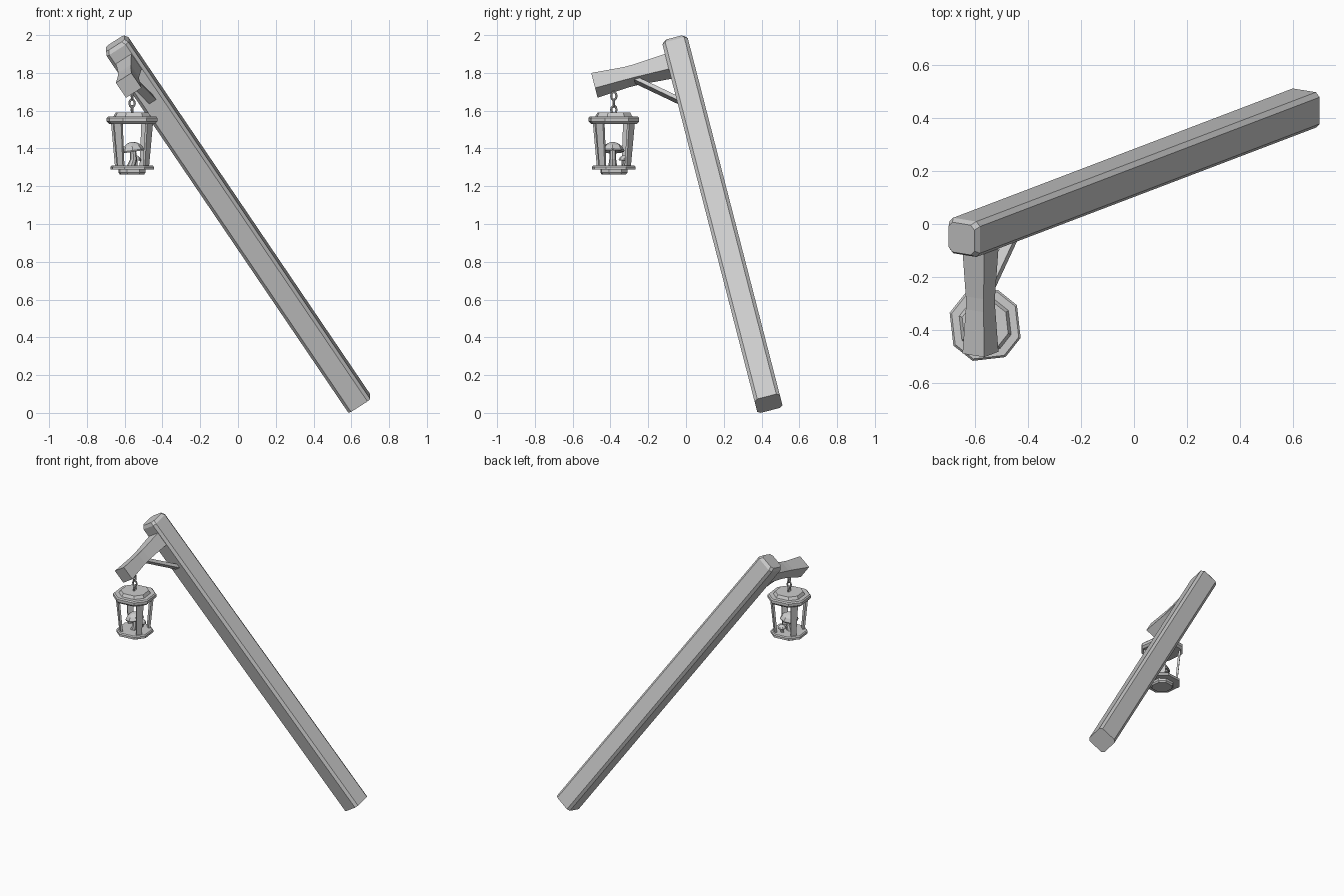
import bpy, bmesh
from math import sin, cos, pi, radians
from mathutils import Vector, Matrix

if "Cube" in bpy.data.objects:
    bpy.data.objects.remove(bpy.data.objects["Cube"])


def loft(name, rings):
    """Closed solid through a list of equally sized point rings."""
    bm = bmesh.new()
    loops = [[bm.verts.new(p) for p in ring] for ring in rings]
    n = len(loops[0])
    for a, b in zip(loops, loops[1:]):
        for i in range(n):
            j = (i + 1) % n
            bm.faces.new((a[i], a[j], b[j], b[i]))
    bm.faces.new(loops[0][::-1])
    bm.faces.new(loops[-1])
    bmesh.ops.recalc_face_normals(bm, faces=bm.faces)
    mesh = bpy.data.meshes.new(name)
    bm.to_mesh(mesh)
    bm.free()
    ob = bpy.data.objects.new(name, mesh)
    bpy.context.collection.objects.link(ob)
    return ob


def rect(c, a, b):
    """Rectangle ring around c with half-axes a and b."""
    return [c + a * i + b * j for i, j in ((-1, -1), (1, -1), (1, 1), (-1, 1))]


# Leaning frame: U across, V backwards, D along the post
BOTTOM = Vector((0.642, 0.437, 0.05))
TOP = Vector((-0.65, -0.055, 1.957))
D = (TOP - BOTTOM).normalized()
V = Vector((0, D.z, -D.y)).normalized()
U = V.cross(D)


def local(v, t):
    return TOP + V * v + D * t


# Post: chamfered square with a bevelled top
def post_ring(c, h, k=0.017):
    g = h - k
    pts = ((-g, -h), (g, -h), (h, -g), (h, g), (g, h), (-g, h), (-h, g), (-h, -g))
    return [c + U * x + V * y for x, y in pts]


loft("post", [post_ring(BOTTOM, 0.069), post_ring(local(0, -0.022), 0.069),
              post_ring(TOP, 0.058)])

# Arm: square beam with a narrow waist
loft("arm", [rect(local(s, -0.13), U * h, D * h)
             for s, h in ((-0.05, 0.05), (-0.25, 0.040), (-0.3, 0.040), (-0.472, 0.049))])

# Diagonal brace under the arm
p, q = local(-0.26, -0.155), local(-0.06, -0.355)
side = (q - p).normalized().cross(U)
loft("brace", [rect(c, U * 0.022, side * 0.011) for c in (p, q)])

# Lantern
CX, CY = -0.561, -0.382
TURN = 6.5


def octagon(r, z):
    """Octagon with alternating long and short sides."""
    ang = [radians(TURN + 90 * k + s) for k in range(4) for s in (-26, 26)]
    return [Vector((CX + r * cos(a), CY + r * sin(a), z)) for a in ang]


def plates(name, *sections):
    return loft(name, [octagon(r, z) for r, z in sections])


plates("lantern_lid", (0.128, 1.53), (0.142, 1.543), (0.142, 1.562), (0.134, 1.57),
       (0.104, 1.57), (0.092, 1.59))
plates("lantern_base", (0.068, 1.262), (0.076, 1.272), (0.076, 1.288), (0.122, 1.288),
       (0.122, 1.303), (0.115, 1.31))

# Corner bars leaning inwards
for k in range(4):
    a = radians(TURN + 45 + 90 * k)
    out, tan = Vector((cos(a), sin(a), 0)), Vector((-sin(a), cos(a), 0))
    loft("lantern_bar_%d" % (k + 1),
         [rect(Vector((CX, CY, z)) + out * r, out * 0.007, tan * w)
          for r, z, w in ((0.094, 1.305, 0.018), (0.116, 1.535, 0.024))])


# Hanging chain of elongated links
def chain_link(name, z, angle, rx=0.014, rz=0.021, thick=0.006, n=10, m=6):
    bm = bmesh.new()
    loops = []
    for i in range(n):
        a = 2 * pi * i / n
        c, out = Vector((rx * cos(a), 0, rz * sin(a))), Vector((cos(a), 0, sin(a)))
        loops.append([bm.verts.new(c + out * thick * cos(2 * pi * j / m)
                                   + Vector((0, thick * sin(2 * pi * j / m), 0)))
                      for j in range(m)])
    for i in range(n):
        for j in range(m):
            a, b = loops[i], loops[(i + 1) % n]
            bm.faces.new((a[j], b[j], b[(j + 1) % m], a[(j + 1) % m]))
    bmesh.ops.recalc_face_normals(bm, faces=bm.faces)
    bm.transform(Matrix.Translation((CX, CY, z)) @ Matrix.Rotation(radians(angle), 4, 'Z'))
    mesh = bpy.data.meshes.new(name)
    bm.to_mesh(mesh)
    bm.free()
    bpy.context.collection.objects.link(bpy.data.objects.new(name, mesh))


chain_link("lid_loop", 1.605, 96)
chain_link("middle_link", 1.640, 6)
chain_link("top_loop", 1.678, 96)


# Mushrooms inside the lantern
def circle(c, r, tilt, n=8):
    rot = Matrix.Rotation(tilt, 3, 'Y')
    return [Vector(c) + rot @ Vector((r * cos(2 * pi * i / n), r * sin(2 * pi * i / n), 0))
            for i in range(n)]


def mushroom(name, x, y, z, top, r, h, stem, bend, tilt):
    mid = (z + top) / 2
    loft(name + "_stem", [circle((x - bend, y, z), stem * 1.3, 0),
                          circle((x + bend * 0.3, y, mid), stem, 0),
                          circle((x, y, top + h * 0.3), stem * 0.85, tilt)])
    up = Matrix.Rotation(tilt, 3, 'Y') @ Vector((0, 0, 1))
    c = Vector((x, y, top))
    loft(name + "_cap", [circle(c + up * h * f, r * s, tilt)
                         for f, s in ((0.12, 0.35), (0, 0.95), (0.15, 1), (0.6, 0.78),
                                      (0.9, 0.42), (1, 0.12))])


mushroom("big_mushroom", -0.556, -0.388, 1.305, 1.382, 0.062, 0.052, 0.018, 0.01, -0.15)
mushroom("small_mushroom", -0.542, -0.328, 1.305, 1.337, 0.029, 0.026, 0.009, 0.003, 0.1)
